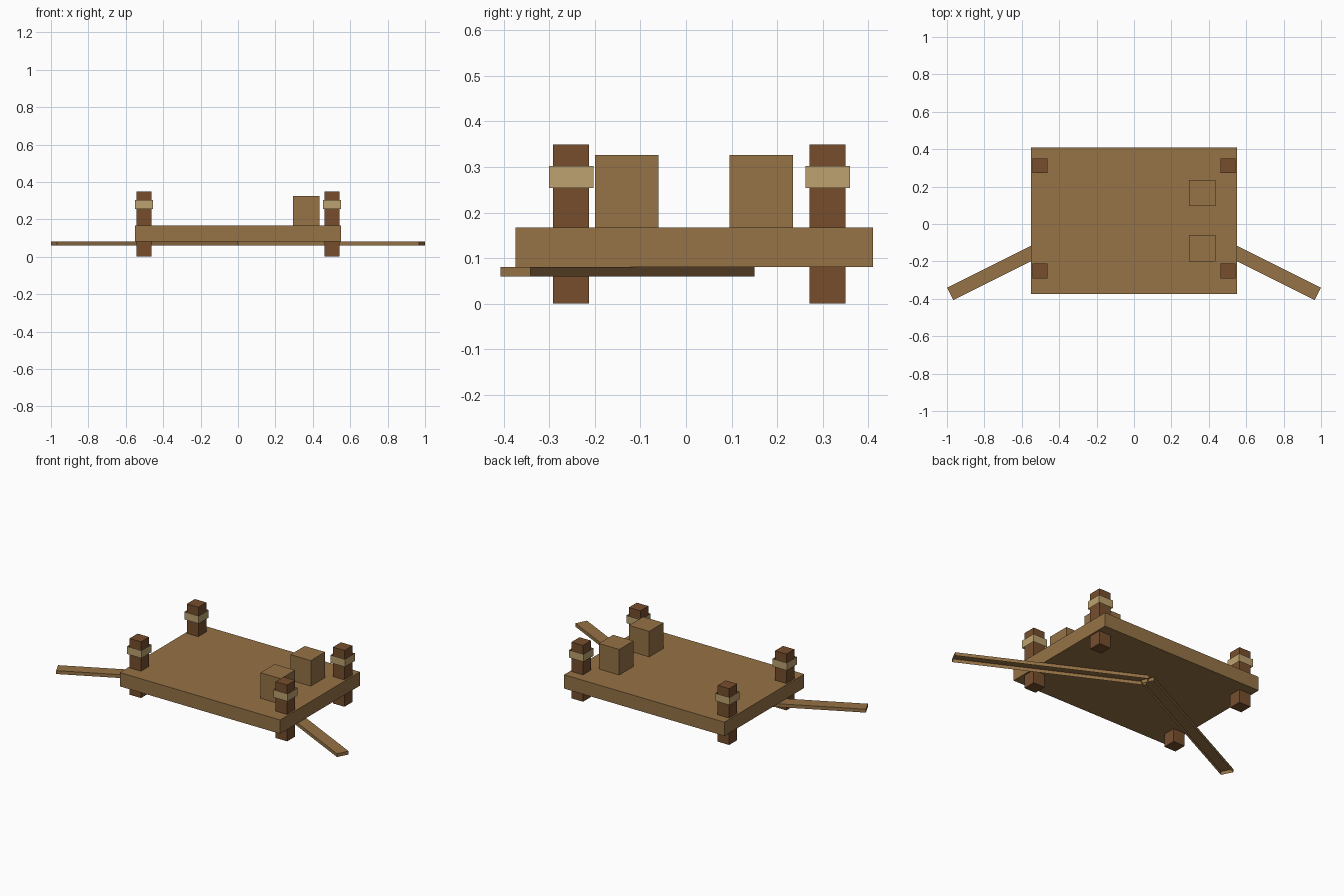
import bpy, bmesh, math
from mathutils import Matrix

cube = bpy.data.objects.get("Cube")
if cube:
    bpy.data.objects.remove(cube, do_unlink=True)


def material(name, rgb):
    mat = bpy.data.materials.new(name)
    mat.use_nodes = True
    mat.diffuse_color = (*rgb, 1)
    mat.node_tree.nodes["Principled BSDF"].inputs["Base Color"].default_value = (*rgb, 1)
    return mat


plank_wood = material("plank wood", (0.305, 0.171, 0.061))
dark_wood = material("dark wood", (0.181, 0.076, 0.027))
rope_tan = material("rope tan", (0.503, 0.361, 0.162))


def box(name, mat, center, size, angle=0, open_sides=()):
    """Box around a centre; open_sides lists the vertical ends (-1, 1) left open."""
    bm = bmesh.new()
    bmesh.ops.create_cube(bm, size=1)
    bm.normal_update()
    ends = [f for f in bm.faces if round(f.normal.z) in open_sides and abs(f.normal.z) > 0.5]
    bmesh.ops.delete(bm, geom=ends, context='FACES_ONLY')
    bm.transform(Matrix.Translation(center) @ Matrix.Rotation(angle, 4, 'Z')
                 @ Matrix.Diagonal((*size, 1)))
    mesh = bpy.data.meshes.new(name)
    bm.to_mesh(mesh)
    bm.free()
    mesh.materials.append(mat)
    obj = bpy.data.objects.new(name, mesh)
    bpy.context.collection.objects.link(obj)
    return obj


# Deck
box("deck", plank_wood, (0, 0.018, 0.124), (1.104, 0.784, 0.086))

# Crates on the deck
for name, y in (("front_crate", -0.13), ("back_crate", 0.165)):
    box(name, plank_wood, (0.365, y, 0.246), (0.14, 0.14, 0.16))

for side, sx in (("left", 1), ("right", -1)):
    # Corner posts, each wrapped by an open band
    for end, y in (("front", -0.252), ("back", 0.311)):
        box(f"{end}_{side}_post", dark_wood, (sx * 0.503, y, 0.175), (0.079, 0.079, 0.35))
        box(f"{end}_{side}_band", rope_tan, (sx * 0.503, y, 0.278), (0.098, 0.098, 0.048),
            open_sides=(-1, 1))

    # Slanted outrigger arm, hollow underneath, meeting its twin below the deck
    inner, outer = (0, 0.117), (sx * 0.983, -0.374)
    dx, dy = outer[0] - inner[0], outer[1] - inner[1]
    box(f"{side}_arm", plank_wood, (dx / 2, (inner[1] + outer[1]) / 2, 0.07),
        (math.hypot(dx, dy), 0.074, 0.021), math.atan2(dy, dx), open_sides=(-1,))
